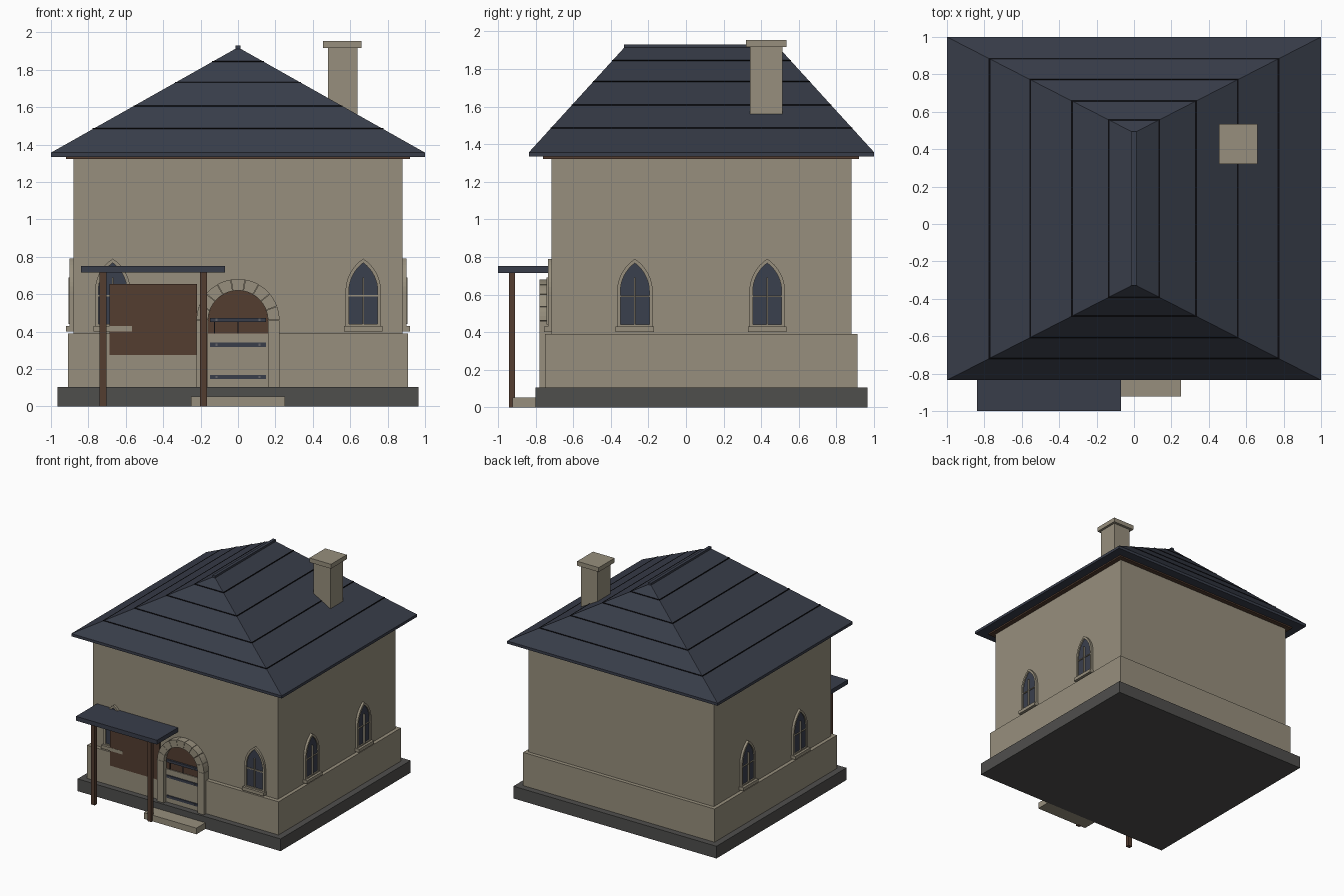
import bpy, bmesh, math
from mathutils import Matrix

if "Cube" in bpy.data.objects:
    bpy.data.objects.remove(bpy.data.objects["Cube"])


def material(name, r, g, b):
    m = bpy.data.materials.new(name)
    m.diffuse_color = (r, g, b, 1)
    m.use_nodes = True
    m.node_tree.nodes["Principled BSDF"].inputs["Base Color"].default_value = m.diffuse_color
    return m


STONE = material("warm stone", 0.31, 0.275, 0.205)
BASE = material("dark grey stone", 0.078, 0.077, 0.073)
SLATE = material("blue slate", 0.040, 0.047, 0.068)
GAP = material("black gap", 0.003, 0.003, 0.004)
WOOD = material("brown wood", 0.088, 0.047, 0.030)
GLASS = material("window glass", 0.042, 0.050, 0.075)
RIVET = material("iron rivet", 0.13, 0.13, 0.14)
CY = 0.0825          # middle of the house in y
WALL = -0.715        # front wall plane


def finish(name, bm, mat, M=Matrix()):
    bmesh.ops.recalc_face_normals(bm, faces=bm.faces)
    me = bpy.data.meshes.new(name)
    bm.to_mesh(me)
    bm.free()
    me.materials.append(mat)
    ob = bpy.data.objects.new(name, me)
    ob.matrix_world = M
    bpy.context.collection.objects.link(ob)
    return ob


def box(name, x0, x1, y0, y1, z0, z1, mat, M=Matrix()):
    bm = bmesh.new()
    bmesh.ops.create_cube(bm, size=1)
    for v in bm.verts:
        v.co = (x0 if v.co.x < 0 else x1, y0 if v.co.y < 0 else y1, z0 if v.co.z < 0 else z1)
    return finish(name, bm, mat, M)


def prism(name, pts, y0, y1, mat, M=Matrix()):
    """Outline in x,z pushed from y0 to y1."""
    bm = bmesh.new()
    a = [bm.verts.new((x, y0, z)) for x, z in pts]
    b = [bm.verts.new((x, y1, z)) for x, z in pts]
    bm.faces.new(a)
    bm.faces.new(b)
    n = len(pts)
    for i in range(n):
        bm.faces.new((a[i], a[(i + 1) % n], b[(i + 1) % n], b[i]))
    return finish(name, bm, mat, M)


def frame(name, outer, inner, y0, y1, mat, M):
    """Ring between two outlines pushed from y0 to y1."""
    bm = bmesh.new()
    loops = [[bm.verts.new((x, y, z)) for x, z in pts]
             for pts, y in ((outer, y0), (outer, y1), (inner, y1), (inner, y0))]
    n = len(outer)
    for k in range(4):
        p, q = loops[k], loops[(k + 1) % 4]
        for i in range(n):
            bm.faces.new((p[i], p[(i + 1) % n], q[(i + 1) % n], q[i]))
    return finish(name, bm, mat, M)


def pointed(w, z0, spring, apex, n=8):
    """Gothic arch outline."""
    h = apex - spring
    r = (w * w + h * h) / (2 * w)
    end = math.asin(h / r)
    right = [(w - r + r * math.cos(end * i / n), spring + r * math.sin(end * i / n))
             for i in range(n)]
    left = [(-x, z) for x, z in reversed(right)]
    return [(-w, z0), (w, z0)] + right + [(0, apex)] + left


# Base and walls
box("base_slab", -0.965, 0.965, -0.80, 0.965, 0, 0.105, BASE)
box("lower_wall", -0.91, 0.91, -0.75, 0.912, 0.105, 0.39, STONE)
box("upper_wall", -0.88, 0.88, WALL, 0.88, 0.39, 1.335, STONE)
box("eaves_board", -0.92, 0.92, -0.76, 0.92, 1.322, 1.336, WOOD)

# Hipped roof with a thin fascia
Z_EAVE, Z_RIDGE, HY, RIDGE = 1.357, 1.92, 0.9175, 0.405
bm = bmesh.new()
low, top = [[bm.verts.new((sx, CY + sy * HY, z)) for sx, sy in ((-1, -1), (1, -1), (1, 1), (-1, 1))]
            for z in (1.334, Z_EAVE)]
r0, r1 = [bm.verts.new((0, CY + s * RIDGE, Z_RIDGE)) for s in (-1, 1)]
bm.faces.new(low)
for i in range(4):
    j = (i + 1) % 4
    bm.faces.new((low[i], low[j], top[j], top[i]))
bm.faces.new((top[0], top[1], r0))
bm.faces.new((top[1], top[2], r1, r0))
bm.faces.new((top[2], top[3], r1))
bm.faces.new((top[3], top[0], r0, r1))
finish("roof", bm, SLATE)
box("ridge_cap", -0.013, 0.013, -0.33, 0.495, 1.90, 1.93, SLATE)

# Dark course lines poking slightly out of the roof
for i, h in enumerate((0.777, 0.56, 0.336, 0.14)):
    hy = HY - (1 - h) * (HY - RIDGE)
    z = Z_EAVE + (1 - h) * (Z_RIDGE - Z_EAVE)
    box(f"roof_course_{i + 1}", -h, h, CY - hy, CY + hy, z - 0.004, z + 0.005, GAP)

# Chimney
box("chimney", 0.48, 0.64, 0.34, 0.513, 1.50, 1.917, STONE)
box("chimney_cap", 0.455, 0.66, 0.32, 0.535, 1.917, 1.955, STONE)


# Windows: local -y points out of the wall
def window(name, x, y, turn):
    M = Matrix.Translation((x, y, 0)) @ Matrix.Rotation(math.radians(turn), 4, 'Z')
    inner = pointed(0.077, 0.44, 0.615, 0.768)
    frame(name + "_frame", pointed(0.095, 0.425, 0.615, 0.79), inner, -0.02, 0.01, STONE, M)
    prism(name + "_glass", inner, -0.010, 0.01, GLASS, M)
    box(name + "_upright_bar", -0.004, 0.004, -0.026, 0, 0.44, 0.69, STONE, M)
    box(name + "_cross_bar", -0.077, 0.077, -0.018, 0, 0.588, 0.596, STONE, M)
    box(name + "_sill", -0.102, 0.102, -0.04, 0.01, 0.402, 0.43, STONE, M)


for side, s in (("left", -1), ("right", 1)):
    window(f"front_{side}_window", s * 0.67, WALL, 0)
    for k, y in (("fore", -0.272), ("rear", 0.432)):
        window(f"{side}_{k}_window", s * 0.88, y, s * 90)

# Door with stone surround
SPRING, RI, RO = 0.46, 0.16, 0.222


def arc(r, a0, a1, n):
    return [(r * math.cos(a0 + (a1 - a0) * i / n), SPRING + r * math.sin(a0 + (a1 - a0) * i / n))
            for i in range(n + 1)]


prism("door", [(-RI, 0.105), (RI, 0.105)] + arc(RI, 0, math.pi, 20), -0.742, -0.70, WOOD)
for s, side in ((-1, "left"), (1, "right")):
    box(f"door_jamb_{side}", min(s * RI, s * RO), max(s * RI, s * RO), -0.78, -0.70, 0.105, SPRING, STONE)
STONES = 9
for i in range(STONES):
    a0, a1 = math.pi * i / STONES + 0.006, math.pi * (i + 1) / STONES - 0.006
    prism(f"arch_stone_{i + 1}", arc(RO, a0, a1, 3) + arc(RI, a1, a0, 3), -0.78, -0.70, STONE)
for i, x in enumerate((-0.125, 0.0)):
    box(f"door_plank_gap_{i + 1}", x - 0.003, x + 0.003, -0.746, -0.73, 0.12, 0.452, GAP)
for i, z in enumerate((0.157, 0.33, 0.463)):
    box(f"door_strap_{i + 1}", -0.15, 0.15, -0.758, -0.735, z - 0.011, z + 0.011, SLATE)
    for s in (-1, 1):
        box(f"strap_rivet_{i + 1}", s * 0.115 - 0.006, s * 0.115 + 0.006, -0.763, -0.75,
            z - 0.006, z + 0.006, RIVET)
box("door_step", -0.25, 0.25, -0.922, -0.79, 0, 0.053, STONE)

# Side shelter: flat canopy, two posts and a back board
box("canopy", -0.84, -0.07, -1.0, -0.715, 0.715, 0.752, SLATE)
for i, x in enumerate((-0.722, -0.185)):
    box(f"canopy_post_{i + 1}", x - 0.018, x + 0.018, -0.94, -0.908, 0, 0.716, WOOD)
box("shelter_back_board", -0.688, -0.218, -0.7535, -0.738, 0.275, 0.655, WOOD)
